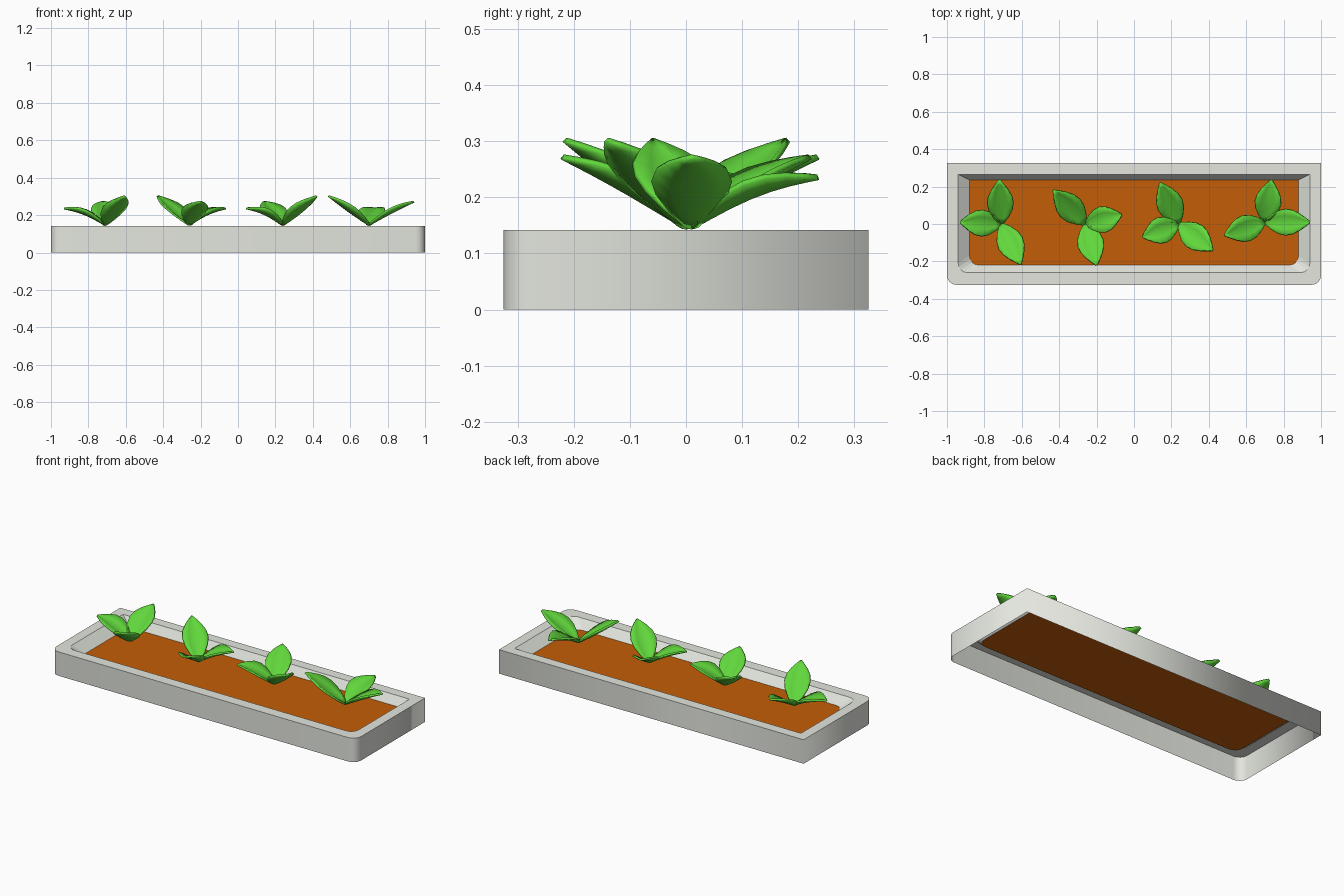
import bpy, bmesh, math
from mathutils import Vector

if "Cube" in bpy.data.objects:
    bpy.data.objects.remove(bpy.data.objects["Cube"])


def material(name, color):
    m = bpy.data.materials.new(name)
    m.diffuse_color = (*color, 1)
    m.use_nodes = True
    m.node_tree.nodes["Principled BSDF"].inputs["Base Color"].default_value = m.diffuse_color
    return m


stone = material("pale_grey", (0.77, 0.79, 0.73))
earth = material("orange_brown", (0.55, 0.11, 0.002))
green = material("leaf_green", (0.12, 0.68, 0.045))


def make_object(name, bm, mat, smooth=True):
    mesh = bpy.data.meshes.new(name)
    bm.to_mesh(mesh)
    bm.free()
    mesh.materials.append(mat)
    for p in mesh.polygons:
        p.use_smooth = smooth
    ob = bpy.data.objects.new(name, mesh)
    bpy.context.collection.objects.link(ob)
    return ob


def outline(hx, y0, y1, r, z):
    """Rectangle with rounded front corners and square back corners."""
    pts = [(hx, y1, z), (-hx, y1, z)]
    for cx, start in ((-hx + r, 180), (hx - r, 270)):
        for i in range(5):
            a = math.radians(start + i * 22.5)
            pts.append((cx + r * math.cos(a), y0 + r + r * math.sin(a), z))
    return pts


def loft(name, rings, mat, smooth):
    bm = bmesh.new()
    loops = [[bm.verts.new(p) for p in ring] for ring in rings]
    n = len(loops[0])
    for a, b in zip(loops, loops[1:]):
        for i in range(n):
            j = (i + 1) % n
            bm.faces.new((a[i], a[j], b[j], b[i]))
    return make_object(name, bm, mat, smooth)


TOP, SOIL = 0.142, 0.093
bottom = outline(1.0, -0.325, 0.325, 0.05, 0)
top = outline(1.0, -0.325, 0.325, 0.05, TOP)
inner = outline(0.94, -0.26, 0.265, 0.05, TOP)
bed = outline(0.88, -0.22, 0.235, 0.05, SOIL)

# Open-bottomed trough: outer wall, flat rim, sloping lip
loft("trough_wall", [bottom, top], stone, True)
loft("trough_rim", [top, inner], stone, False)
loft("trough_inner_slope", [inner, bed], stone, False)

# Soil sheet
bm = bmesh.new()
bm.faces.new([bm.verts.new(p) for p in bed])
make_object("soil", bm, earth, False)


# Leaves: cupped blades running from the plant base to a pointed tip
PROFILE = [(0.0, 0.012), (0.14, 0.040), (0.3, 0.062), (0.46, 0.070),
           (0.62, 0.063), (0.77, 0.044), (0.9, 0.022), (1.0, 0.003)]


def leaf(bm, base, tip, arch):
    run = Vector((tip[0] - base[0], tip[1] - base[1], 0))
    side = Vector((-run.y, run.x, 0)).normalized()
    rows = []
    for t, w in PROFILE:
        mid = Vector(base) + run * t
        mid.z += (tip[2] - base[2]) * t + arch * math.sin(math.pi * t)
        row = []
        for k in range(-2, 3):
            u = k / 2
            lift = 0.025 * (w / 0.07) * (u * u - 0.4)
            row.append(bm.verts.new(mid + side * w * u + Vector((0, 0, lift))))
        rows.append(row)
    for a, b in zip(rows, rows[1:]):
        for i in range(4):
            bm.faces.new((a[i + 1], a[i], b[i], b[i + 1]))


# Each plant: base, then tips of its high, middle and low leaf
PLANTS = [
    ((-0.71, 0.00), (-0.605, -0.215), (-0.72, 0.235), (-0.93, 0.01)),
    ((-0.26, 0.00), (-0.43, 0.18), (-0.20, -0.22), (-0.065, 0.05)),
    ((0.24, 0.00), (0.42, -0.14), (0.14, 0.22), (0.045, -0.07)),
    ((0.70, 0.01), (0.485, -0.06), (0.94, 0.01), (0.735, 0.235)),
]
for n, (base, *tips) in enumerate(PLANTS, 1):
    bm = bmesh.new()
    for tip, z, arch in zip(tips, (0.302, 0.272, 0.236), (0.006, 0.012, 0.022)):
        leaf(bm, (*base, 0.149), (*tip, z), arch)
    for f in bm.faces:
        f.normal_update()
        if f.normal.z < 0:
            f.normal_flip()
    ob = make_object(f"plant_{n}", bm, green)
    mod = ob.modifiers.new("leaf_thickness", "SOLIDIFY")
    mod.thickness = 0.01
    mod.offset = 0
